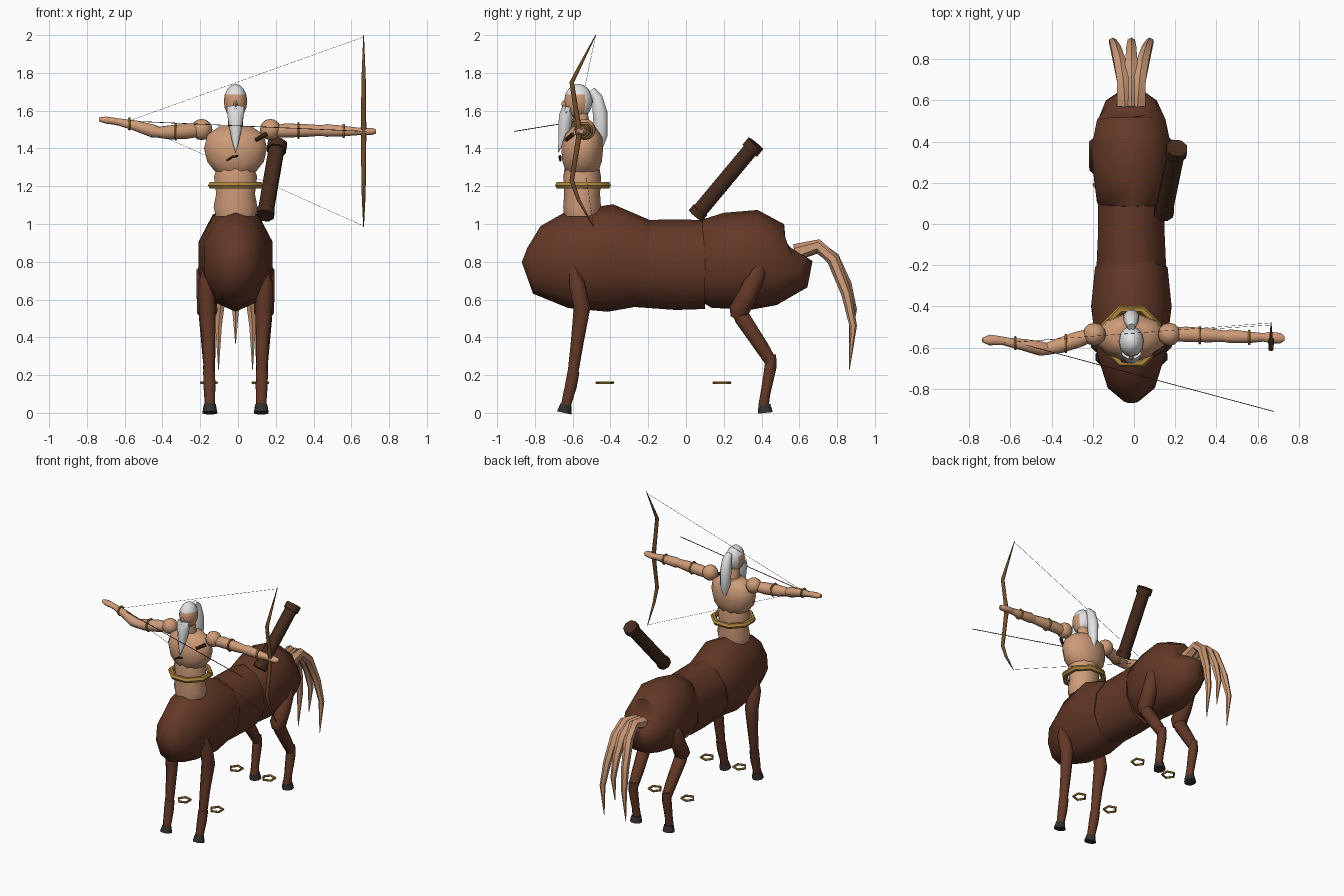
import bpy, bmesh, math
from mathutils import Vector

if "Cube" in bpy.data.objects:
    bpy.data.objects.remove(bpy.data.objects["Cube"], do_unlink=True)


def material(name, rgb):
    m = bpy.data.materials.new(name)
    m.use_nodes = True
    m.diffuse_color = (*rgb, 1)
    m.node_tree.nodes["Principled BSDF"].inputs["Base Color"].default_value = (*rgb, 1)
    return m


COAT = material("chestnut coat", (0.125, 0.04, 0.02))
SKIN = material("tan skin", (0.62, 0.33, 0.19))
HAIR = material("white hair", (0.76, 0.76, 0.76))
GOLD = material("gold", (0.42, 0.24, 0.05))
WOOD = material("bow wood", (0.17, 0.075, 0.025))
LEATHER = material("dark leather", (0.06, 0.024, 0.012))
HOOF = material("hoof", (0.035, 0.028, 0.028))
CX = -0.013  # middle plane of the figure


def finish(name, bm, mats):
    bmesh.ops.recalc_face_normals(bm, faces=bm.faces)
    mesh = bpy.data.meshes.new(name)
    bm.to_mesh(mesh)
    bm.free()
    ob = bpy.data.objects.new(name, mesh)
    bpy.context.collection.objects.link(ob)
    for m in mats:
        mesh.materials.append(m)
    bpy.ops.object.select_all(action="DESELECT")
    ob.select_set(True)
    bpy.context.view_layer.objects.active = ob
    bpy.ops.object.shade_smooth_by_angle(angle=math.radians(50))
    return ob


def loft(name, rings, mat, sides=8, ref=(1, 0, 0)):
    """Skin rings of (x, y, z, radius along ref[, other radius]) along their path."""
    bm = bmesh.new()
    pts = [Vector(r[:3]) for r in rings]
    loops = []
    for i, r in enumerate(rings):
        t = (pts[min(i + 1, len(pts) - 1)] - pts[max(i - 1, 0)]).normalized()
        u = Vector(ref)
        u = (u - t * t.dot(u)).normalized()
        v = t.cross(u)
        loops.append([bm.verts.new(pts[i] + u * r[3] * math.cos(a) + v * r[-1] * math.sin(a))
                      for a in (math.tau * (k + 0.5) / sides for k in range(sides))])
    for a, b in zip(loops, loops[1:]):
        for k in range(sides):
            j = (k + 1) % sides
            bm.faces.new((a[k], a[j], b[j], b[k]))
    bm.faces.new(loops[0])
    bm.faces.new(loops[-1])
    return finish(name, bm, [mat])


def ring(name, centre, rx, ry, thick, mat, sides=8, axis="Z"):
    """Faceted band around a part."""
    bm = bmesh.new()
    loops = []
    for k in range(sides):
        a = math.tau * (k + 0.5) / sides
        d = Vector((math.cos(a), math.sin(a), 0))
        loops.append([])
        for q in range(6):
            b = math.tau * q / 6
            p = Vector((d.x * (rx + thick * math.cos(b)), d.y * (ry + thick * math.cos(b)), thick * math.sin(b)))
            if axis == "X":
                p = Vector((p.z, p.x, p.y))
            loops[-1].append(bm.verts.new(p + Vector(centre)))
    for k in range(sides):
        a, b = loops[k], loops[(k + 1) % sides]
        for q in range(6):
            bm.faces.new((a[q], a[(q + 1) % 6], b[(q + 1) % 6], b[q]))
    return finish(name, bm, [mat])


def ball(name, centre, size, mats, rule=None, seg=12, rows=8):
    bm = bmesh.new()
    bmesh.ops.create_uvsphere(bm, u_segments=seg, v_segments=rows, radius=1)
    if rule:
        for f in bm.faces:
            f.material_index = rule(f.calc_center_median())
    for v in bm.verts:
        v.co = Vector([c * s for c, s in zip(v.co, size)]) + Vector(centre)
    return finish(name, bm, mats)


def along_y(sections):
    return [(CX, y, z, rx, rz) for y, z, rx, rz in sections]


# Horse body: chest, barrel and rump
loft("horse_chest", along_y([(-.855, .835, .04, .04), (-.79, .81, .12, .18), (-.63, .81, .175, .255),
     (-.4, .82, .205, .285), (-.22, .79, .185, .23)]), COAT, 10)
loft("horse_barrel", along_y([(-.26, .79, .18, .23), (-.05, .785, .17, .24), (.1, .785, .17, .235)]), COAT, 10)
loft("horse_rump", along_y([(.08, .79, .15, .2), (.11, .79, .175, .235), (.22, .805, .19, .255),
     (.36, .81, .205, .265), (.5, .785, .175, .215), (.58, .79, .13, .14), (.61, .84, .07, .07)]), COAT, 10)

# Legs, hooves and floating anklets
for side, s in (("right", -1), ("left", 1)):
    def leg(part, pts, mat=COAT):
        loft(f"{side}_{part}", [(CX + s * x, y, z, *r) for x, y, z, *r in pts], mat)
    leg("front_upper_leg", [(.155, -.6, .79, .012), (.155, -.58, .69, .045), (.15, -.55, .56, .048),
                            (.142, -.575, .38, .037), (.14, -.6, .2, .03)])
    leg("front_lower_leg", [(.14, -.595, .22, .034), (.138, -.61, .14, .034), (.136, -.637, .035, .028)])
    leg("front_hoof", [(.136, -.635, .045, .032), (.136, -.645, 0, .042)], HOOF)
    leg("rear_thigh", [(.155, .39, .79, .025), (.16, .38, .75, .05), (.155, .33, .63, .055),
                       (.15, .28, .54, .058), (.15, .26, .5, .03)])
    leg("rear_shin", [(.15, .26, .55, .03), (.15, .3, .5, .046), (.142, .4, .35, .04), (.14, .45, .27, .034)])
    leg("rear_cannon", [(.14, .45, .31, .03), (.14, .447, .24, .034), (.138, .42, .1, .028), (.136, .41, .035, .03)])
    leg("rear_hoof", [(.136, .415, .045, .034), (.136, .42, 0, .043)], HOOF)
    for place, y in (("front", -.43), ("rear", .19)):
        ring(f"{side}_{place}_anklet", (CX + s * .136, y, .16), .045, .045, .008, GOLD, 5)

# Tail in three strands
for name, spread, drop in (("right", -1, 1), ("middle", 0, .78), ("left", 1, 1)):
    strand = [(.03, .58, .85, .045), (.04, .7, .885, .035), (.055, .78, .81, .034),
              (.075, .85, .63, .028), (.09, .885, .46, .02), (.09, .865, .23, .002)]
    loft(f"tail_{name}_strand", [(CX + spread * x, y, .85 + (z - .85) * drop, r) for x, y, z, r in strand],
         SKIN, 6)

# Human torso, belt and neck
YT = -0.55
loft("abdomen", [(CX, YT, 1.04, .11, .095), (CX, YT, 1.09, .122, .1), (CX, YT, 1.16, .108, .095),
     (CX, YT, 1.25, .12, .1), (CX, YT, 1.31, .1, .09)], SKIN, 10)
loft("chest", [(CX, YT, 1.25, .07, .06), (CX, YT, 1.28, .115, .09), (CX, YT, 1.33, .155, .108),
     (CX, YT, 1.4, .172, .115), (CX, YT + .01, 1.47, .155, .1), (CX, YT + .01, 1.515, .09, .06)], SKIN, 12)
ring("belt", (CX, -.545, 1.205), .138, .14, .02, GOLD)
loft("neck", [(CX, -.545, 1.49, .045), (CX, -.56, 1.6, .04)], SKIN)
loft("strap_front", [(-.06, -.665, 1.335, .006), (-.03, -.668, 1.355, .008), (.0, -.665, 1.36, .006)],
     LEATHER, 6, (0, 0, 1))
loft("strap_shoulder", [(.095, -.635, 1.445, .01), (.15, -.6, 1.475, .012)], LEATHER, 6, (0, 0, 1))

# Head, hair and beard
ball("head", (CX, -.57, 1.65), (.062, .075, .092), [SKIN, HAIR],
     lambda c: int(c.z > .35 or c.y > .3))
ball("nose", (CX, -.643, 1.635), (.012, .018, .02), [SKIN], seg=6, rows=4)
for s in (-1, 1):
    loft(f"moustache_{'left' if s > 0 else 'right'}",
         [(CX, -.65, 1.61, .012), (CX + s * .045, -.63, 1.59, .006)], HAIR, 6, (0, 0, 1))
loft("beard", [(CX, -.625, 1.62, .05, .03), (CX, -.637, 1.57, .046, .04), (CX, -.642, 1.5, .034, .035),
     (CX, -.66, 1.44, .02, .018), (CX, -.675, 1.38, .002)], HAIR)
loft("ponytail", [(CX, -.5, 1.71, .02), (CX, -.47, 1.67, .034, .03), (CX, -.455, 1.59, .04, .042),
     (CX, -.45, 1.47, .034, .038), (CX, -.455, 1.4, .012, .015)], HAIR)

# Bow arm, held straight out
ball("left_shoulder", (.172, -.535, 1.5), (.056, .056, .056), [SKIN])
loft("left_upper_arm", [(.19, -.535, 1.49, .035), (.25, -.535, 1.495, .04), (.36, -.54, 1.495, .037),
     (.44, -.545, 1.495, .03)], SKIN, ref=(0, 1, 0))
loft("left_forearm", [(.42, -.545, 1.495, .026), (.47, -.545, 1.495, .036), (.56, -.55, 1.492, .03),
     (.64, -.55, 1.49, .021)], SKIN, ref=(0, 1, 0))
loft("left_hand", [(.62, -.55, 1.49, .02), (.66, -.55, 1.49, .03, .022), (.71, -.555, 1.49, .028, .02),
     (.73, -.555, 1.49, .012)], SKIN, ref=(0, 1, 0))

# Drawing arm, bent at the elbow
ball("right_shoulder", (-.192, -.535, 1.5), (.056, .056, .056), [SKIN])
loft("right_upper_arm", [(-.21, -.54, 1.495, .035), (-.27, -.56, 1.49, .042), (-.36, -.59, 1.485, .04),
     (-.44, -.61, 1.485, .028)], SKIN, ref=(0, 1, 0))
loft("right_forearm", [(-.4, -.61, 1.48, .025), (-.45, -.605, 1.492, .037), (-.54, -.585, 1.52, .03),
     (-.63, -.57, 1.54, .02)], SKIN, ref=(0, 1, 0))
loft("right_hand", [(-.61, -.57, 1.535, .02), (-.66, -.565, 1.545, .024, .02), (-.7, -.563, 1.55, .028, .02),
     (-.735, -.563, 1.555, .012)], SKIN, ref=(0, 1, 0))
for name, x, y, z, r in (("left_armlet", .32, -.54, 1.495, .042), ("left_bracelet", .56, -.55, 1.492, .034),
                         ("right_armlet", -.33, -.58, 1.488, .044), ("right_bracelet", -.575, -.578, 1.53, .031)):
    ring(name, (x, y, z), r, r, .007, GOLD, 8, "X")

# Bow, string and arrow
BX = 0.665
loft("bow", [(BX, y, z, r) for y, z, r in (
     (-.478, 2, .002), (-.57, 1.82, .01), (-.605, 1.75, .013), (-.582, 1.6, .014), (-.563, 1.49, .016),
     (-.582, 1.37, .014), (-.605, 1.23, .013), (-.57, 1.13, .01), (-.49, .985, .002))], WOOD)
NOCK = (-.58, -.573, 1.545)
for name, end in (("upper_bowstring", (BX, -.48, 1.99)), ("lower_bowstring", (BX, -.49, .99)),
                  ("arrow", (.68, -.91, 1.49))):
    r = .0025 if name == "arrow" else .001
    loft(name, [(*NOCK, r), (*end, r)], LEATHER, 4, (0, 1, 0))

# Quiver with thicker bands at both ends
low, high = Vector((.145, .06, 1.055)), Vector((.207, .36, 1.415))
for name, a, b, r in (("quiver", 0, 1, .044), ("quiver_base", -.03, .05, .05), ("quiver_rim", .93, 1.03, .054)):
    loft(name, [(*low.lerp(high, t), r) for t in (a, b)], LEATHER)
